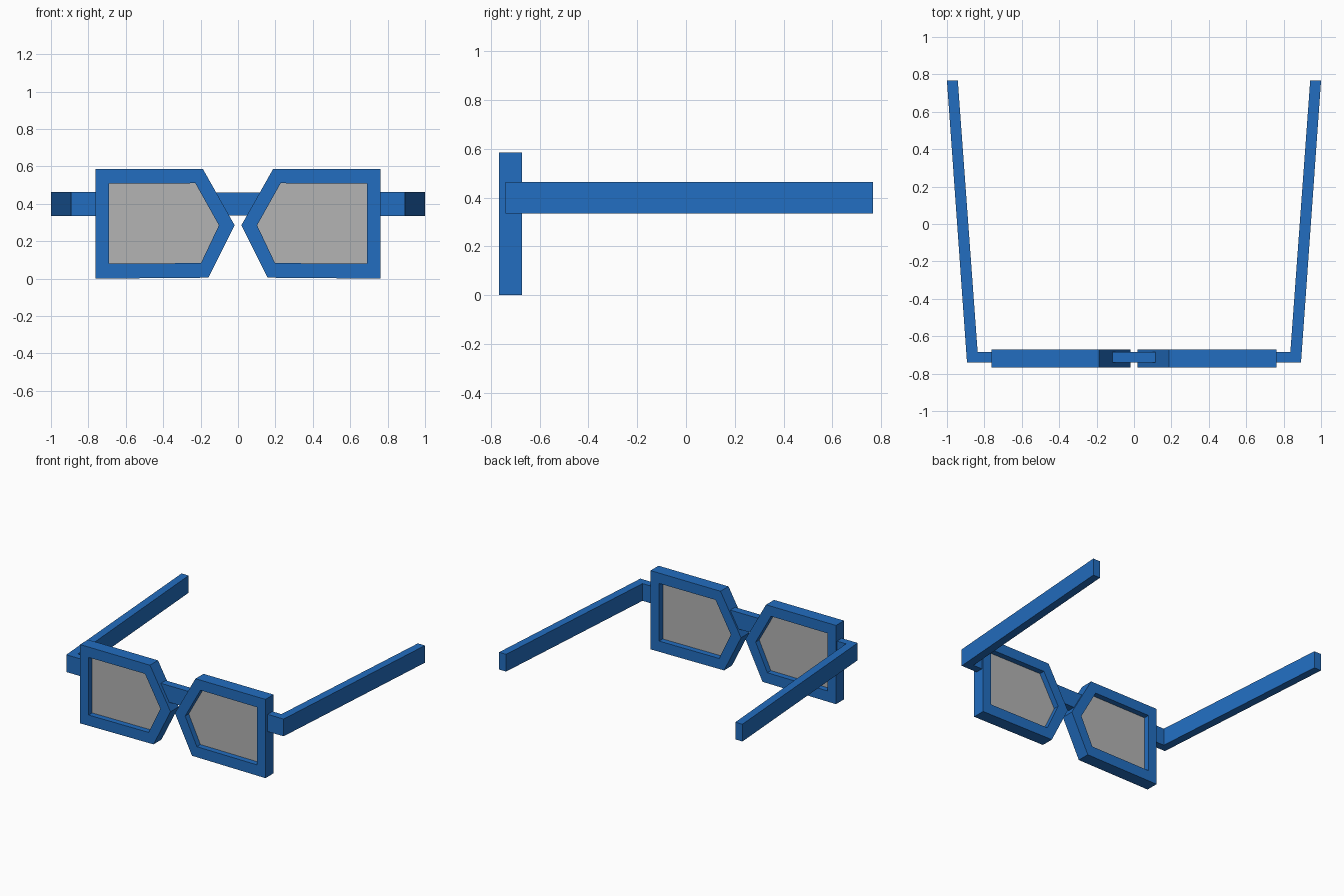
import bpy, bmesh

cube = bpy.data.objects.get("Cube")
if cube:
    bpy.data.objects.remove(cube, do_unlink=True)


def make_material(name, color):
    mat = bpy.data.materials.new(name)
    mat.use_nodes = True
    mat.diffuse_color = color
    mat.node_tree.nodes["Principled BSDF"].inputs["Base Color"].default_value = color
    return mat


blue = make_material("blue plastic", (0.016, 0.155, 0.53, 1))
grey = make_material("grey lens", (0.455, 0.455, 0.455, 1))


def extrude_shape(name, mat, loops, place, low, high):
    """Extrude one outline, or the band between two outlines, from low to high.
    place(u, v, w) turns outline point and depth into a position."""
    bm = bmesh.new()
    layers = [[[bm.verts.new(place(u, v, w)) for u, v in loop] for loop in loops]
              for w in (low, high)]
    n = len(loops[0])
    for layer in layers:
        if len(loops) == 1:
            bm.faces.new(layer[0])
        else:
            outer, inner = layer
            for i in range(n):
                j = (i + 1) % n
                bm.faces.new((outer[i], outer[j], inner[j], inner[i]))
    for bottom, top in zip(*layers):
        for i in range(n):
            j = (i + 1) % n
            bm.faces.new((bottom[i], bottom[j], top[j], top[i]))
    bmesh.ops.recalc_face_normals(bm, faces=bm.faces)
    mesh = bpy.data.meshes.new(name)
    bm.to_mesh(mesh)
    bm.free()
    mesh.materials.append(mat)
    obj = bpy.data.objects.new(name, mesh)
    bpy.context.collection.objects.link(obj)
    return obj


# Outlines of the left half: rim seen from the front, temple arm from above
rim_outer = [(0.762, 0.585), (0.187, 0.585), (0.018, 0.285), (0.158, 0.005), (0.762, 0.0)]
rim_inner = [(0.691, 0.508), (0.228, 0.51), (0.102, 0.285), (0.198, 0.083), (0.691, 0.08)]
arm_plan = [(0.74, -0.74), (0.893, -0.74), (1.0, 0.766), (0.942, 0.766),
            (0.836, -0.684), (0.74, -0.684)]

for side, s in (("left", 1), ("right", -1)):
    def front(u, v, w, s=s):
        return (s * u, w, v)

    def plan(u, v, w, s=s):
        return (s * u, v, w)

    extrude_shape(side + "_rim", blue, [rim_outer, rim_inner], front, -0.766, -0.672)
    extrude_shape(side + "_lens", grey, [rim_inner], front, -0.724, -0.714)
    extrude_shape(side + "_temple_arm", blue, [arm_plan], plan, 0.336, 0.464)

# Bridge joining the two rims
bridge_plan = [(-0.115, -0.74), (0.115, -0.74), (0.115, -0.684), (-0.115, -0.684)]
extrude_shape("bridge", blue, [bridge_plan], lambda u, v, w: (u, v, w), 0.337, 0.46)
